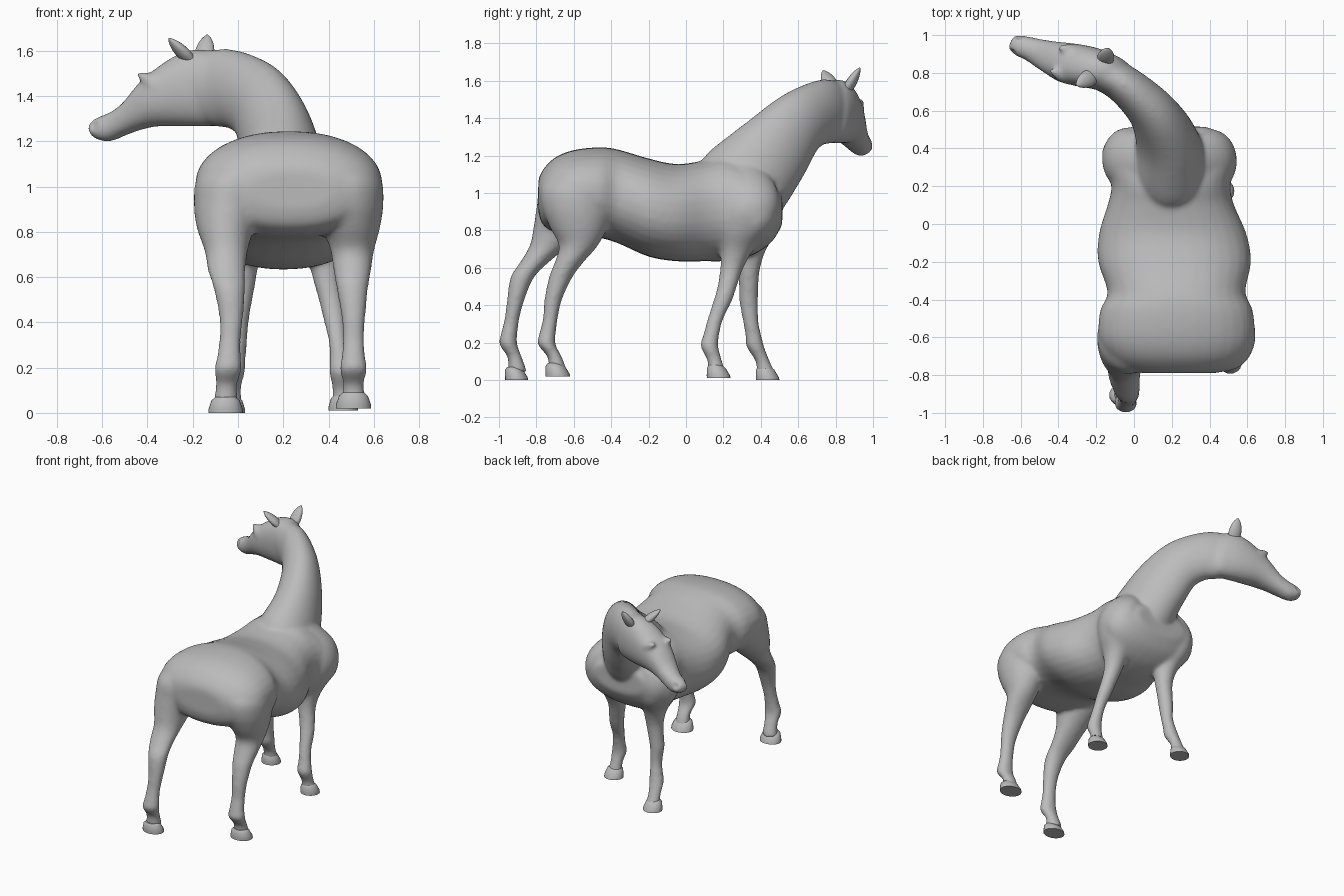
import bpy, bmesh, math
from mathutils import Vector

if "Cube" in bpy.data.objects:
    bpy.data.objects.remove(bpy.data.objects["Cube"], do_unlink=True)

GREY = (0.5, 0.5, 0.5, 1)
mat = bpy.data.materials.new("plain_grey")
mat.use_nodes = True
mat.diffuse_color = GREY
bsdf = next(n for n in mat.node_tree.nodes if n.type == 'BSDF_PRINCIPLED')
bsdf.inputs["Base Color"].default_value = GREY
bsdf.inputs["Roughness"].default_value = 0.8

X, Y, Z = Vector((1, 0, 0)), Vector((0, 1, 0)), Vector((0, 0, 1))


def spline(rows, steps):
    """Smooth in-between rows through the given ones."""
    out = []
    for i in range(len(rows) - 1):
        p = [rows[max(0, min(len(rows) - 1, i + k))] for k in (-1, 0, 1, 2)]
        for s in range(steps):
            t = s / steps
            out.append([0.5 * (2 * b + (c - a) * t + (2 * a - 5 * b + 4 * c - d) * t * t
                               + (3 * b - a - 3 * c + d) * t ** 3) for a, b, c, d in zip(*p)])
    return out + [list(rows[-1])]


def loft(bm, rows, side=None, up=None, power=2.0, steps=4, n=32):
    """Closed tube; each row is x, y, z, half width, half depth."""
    rows = spline(rows, steps) if steps > 1 else rows
    rings = []
    for i, (x, y, z, a, b) in enumerate(rows):
        c = Vector((x, y, z))
        s, u = side, up
        if s is None:
            t = Vector(rows[min(i + 1, len(rows) - 1)][:3]) - Vector(rows[max(i - 1, 0)][:3])
            t.normalize()
            s = t.cross(Z).normalized()
            u = s.cross(t)
        ring = []
        for k in range(n):
            w = 2 * math.pi * k / n
            cs, sn = math.cos(w), math.sin(w)
            p = math.copysign(abs(cs) ** (2 / power), cs)
            q = math.copysign(abs(sn) ** (2 / power), sn)
            ring.append(bm.verts.new(c + s * (a * p) + u * (b * q)))
        rings.append(ring)
    for r0, r1 in zip(rings, rings[1:]):
        for k in range(n):
            bm.faces.new((r0[k], r0[(k + 1) % n], r1[(k + 1) % n], r1[k]))
    bm.faces.new(rings[0][::-1])
    bm.faces.new(rings[-1])


def finish(name, bm):
    bmesh.ops.recalc_face_normals(bm, faces=bm.faces)
    me = bpy.data.meshes.new(name)
    bm.to_mesh(me)
    bm.free()
    ob = bpy.data.objects.new(name, me)
    bpy.context.collection.objects.link(ob)
    me.materials.append(mat)
    return ob


def smooth(ob, angle):
    bpy.ops.object.select_all(action='DESELECT')
    ob.select_set(True)
    bpy.context.view_layer.objects.active = ob
    bpy.ops.object.shade_smooth_by_angle(angle=math.radians(angle))


body = bmesh.new()

# Trunk from rump to chest: y, centre x, half width, bottom, top
trunk = [(-.79, .24, .19, .90, 1.07), (-.765, .235, .29, .83, 1.125), (-.70, .23, .37, .79, 1.19),
         (-.60, .225, .412, .775, 1.23), (-.46, .225, .405, .76, 1.245), (-.36, .225, .365, .73, 1.232),
         (-.20, .215, .405, .66, 1.185), (-.05, .205, .39, .635, 1.155), (.10, .195, .335, .635, 1.175),
         (.20, .195, .315, .635, 1.20), (.30, .19, .34, .65, 1.17), (.38, .185, .355, .68, 1.09),
         (.46, .185, .31, .74, 1.06), (.515, .185, .20, .83, 1.02)]
loft(body, [(cx, y, (lo + hi) / 2, w, (hi - lo) / 2) for y, cx, w, lo, hi in trunk], X, Z, 2.2)

# Neck turning to the side, widening into the shoulders
loft(body, [(.195, .12, .90, .16, .19), (.195, .28, 1.025, .20, .25), (.175, .44, 1.195, .165, .222),
            (.108, .578, 1.35, .132, .185), (.01, .685, 1.42, .112, .172), (-.09, .762, 1.44, .10, .172),
            (-.20, .81, 1.47, .09, .135)], steps=6)

# Head: x, centre y, half width, bottom, top
head = [(-.03, .785, .04, 1.32, 1.46), (-.07, .79, .075, 1.275, 1.55), (-.13, .80, .098, 1.265, 1.60),
        (-.20, .82, .108, 1.265, 1.605), (-.28, .838, .112, 1.265, 1.575), (-.36, .855, .108, 1.265, 1.52),
        (-.43, .878, .092, 1.25, 1.46), (-.50, .905, .075, 1.225, 1.375), (-.56, .93, .062, 1.20, 1.33),
        (-.61, .945, .056, 1.203, 1.31), (-.64, .957, .046, 1.22, 1.293), (-.655, .963, .028, 1.24, 1.275)]
head_side = Vector((.35, .94, 0))
loft(body, [(x, y, (lo + hi) / 2, w, (hi - lo) / 2) for x, y, w, lo, hi in head], head_side, Z, 2.2)

# Brow bumps over the eyes
for s in (-1, 1):
    c = Vector((-.345, .848, 1.45)) + head_side * (.066 * s)
    loft(body, [(c.x + d, c.y - .35 * d, c.z - .6 * d, r, r) for d, r in
                ((-.08, .008), (-.045, .03), (0, .042), (.045, .03), (.08, .008))], head_side, Z)

# Legs: shared heights and radii, own paths; thighs and shoulder blades run up into the trunk
hind_z = (.04, .12, .19, .25, .33, .43, .55, .63, .72, .82, .93, 1.04, 1.14)
hind_w = (.057, .048, .061, .053, .048, .054, .07, .084, .097, .128, .155, .165, .12)
hind_d = (.052, .039, .048, .044, .04, .047, .063, .077, .105, .155, .188, .19, .14)
fore_z = (.03, .10, .18, .24, .32, .42, .50, .60, .70, .80, .92, 1.04, 1.15)
fore_w = (.052, .043, .052, .045, .041, .05, .054, .062, .082, .115, .135, .125, .08)
fore_d = (.052, .039, .048, .043, .042, .05, .052, .062, .09, .14, .165, .15, .10)
legs = [
    (hind_z, hind_w, hind_d,
     (.51, .51, .51, .51, .51, .51, .505, .505, .505, .50, .488, .465, .42),
     (-.685, -.70, -.745, -.74, -.725, -.71, -.67, -.625, -.575, -.575, -.585, -.585, -.56)),
    (hind_z, hind_w, hind_d,
     (-.055, -.05, -.045, -.04, -.035, -.03, -.038, -.05, -.052, -.055, -.04, -.015, .03),
     (-.90, -.915, -.95, -.945, -.93, -.91, -.875, -.81, -.73, -.66, -.61, -.59, -.56)),
    (fore_z, fore_w, fore_d,
     (.465, .46, .455, .45, .44, .425, .41, .39, .39, .405, .41, .375, .30),
     (.165, .155, .125, .135, .155, .195, .22, .245, .275, .31, .335, .33, .30)),
    (fore_z, fore_w, fore_d,
     (-.03, -.03, -.02, -.01, 0, 0, .01, .02, .01, -.02, -.035, 0, .08),
     (.43, .41, .37, .36, .345, .335, .335, .335, .34, .35, .345, .335, .31))]
for zs, ws, ds, xs, ys in legs:
    loft(body, list(zip(xs, ys, zs, ws, ds)), X, Y)

# Fuse everything into one skin
raw = finish("horse_body", body)
rm = raw.modifiers.new("fuse", 'REMESH')
rm.mode, rm.voxel_size = 'VOXEL', 0.012
sm = raw.modifiers.new("soften", 'SMOOTH')
sm.factor, sm.iterations = 0.5, 14
bpy.context.view_layer.update()
fused = bpy.data.meshes.new_from_object(raw.evaluated_get(bpy.context.evaluated_depsgraph_get()))
raw.modifiers.clear()
raw.data = fused
fused.materials.clear()
fused.materials.append(mat)
for p in fused.polygons:
    p.material_index = 0

# Nostril dents
for s in (-1, 1):
    c = Vector((-.625, .95, 1.272)) + head_side * (.046 * s)
    for v in fused.vertices:
        d = (v.co - c).length
        if d < .028:
            v.co += head_side * (-s * .016 * (1 - d / .028))
smooth(raw, 60)

# Hooves: name, x, y, sole height, half width, half length
for name, x, y, z, w, d in (("hind_left_hoof", .51, -.685, .02, .078, .066),
                            ("hind_right_hoof", -.055, -.905, .0, .076, .062),
                            ("front_left_hoof", .465, .175, .01, .066, .064),
                            ("front_right_hoof", -.035, .437, .0, .066, .063)):
    bm = bmesh.new()
    loft(bm, [(x, y, z, w, d), (x, y - .002, z + .015, w, d * .97),
              (x, y - .014, z + .055, w * .82, d * .78), (x, y - .018, z + .07, w * .6, d * .55)],
         X, Y, steps=1, n=24)
    smooth(finish(name, bm), 45)

# Ears: base, tip
for name, base, tip in (("right_ear", (-.215, .785, 1.56), (-.305, .735, 1.655)),
                        ("left_ear", (-.155, .86, 1.55), (-.135, .93, 1.67))):
    a, b = Vector(base), Vector(tip)
    bm = bmesh.new()
    loft(bm, [(*a.lerp(b, t), w, w * .6) for t, w in
              ((0, .04), (.3, .045), (.6, .038), (.85, .022), (1, .004))], n=16)
    smooth(finish(name, bm), 60)
